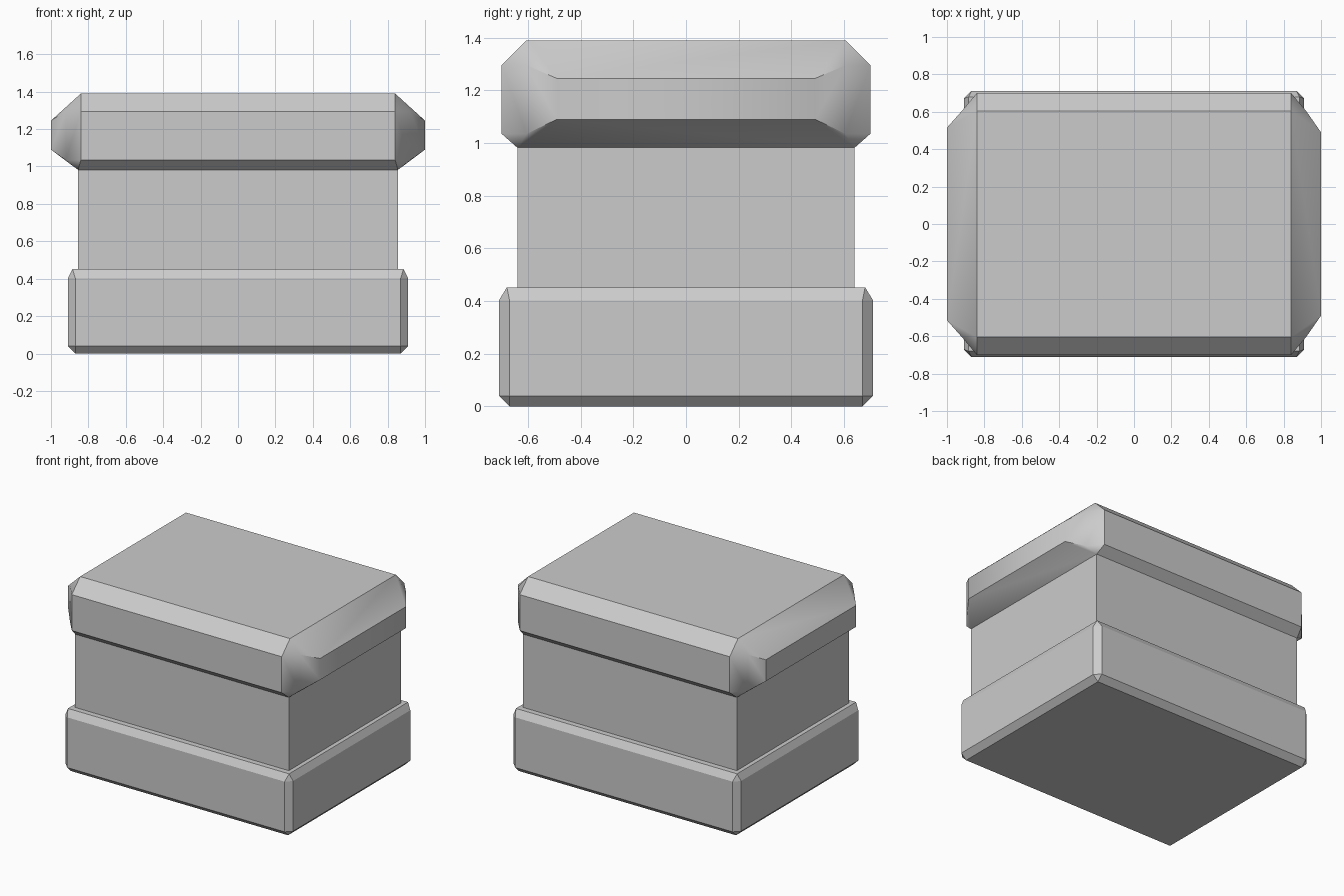
import bpy, bmesh, math

if "Cube" in bpy.data.objects:
    bpy.data.objects.remove(bpy.data.objects["Cube"])


def finish(bm, name, smooth=False):
    bmesh.ops.remove_doubles(bm, verts=bm.verts, dist=1e-5)
    bmesh.ops.recalc_face_normals(bm, faces=bm.faces)
    me = bpy.data.meshes.new(name)
    bm.to_mesh(me)
    bm.free()
    ob = bpy.data.objects.new(name, me)
    bpy.context.collection.objects.link(ob)
    if smooth:
        bpy.ops.object.select_all(action='DESELECT')
        ob.select_set(True)
        bpy.context.view_layer.objects.active = ob
        bpy.ops.object.shade_smooth_by_angle(angle=math.radians(39))
    return ob


def rect(x, y, z):
    return [(sx * x, sy * y, z) for sx in (-1, 1) for sy in (-1, 1)]


# base: chamfered block as the hull of its corner rings
bm = bmesh.new()
pts = rect(0.87, 0.67, 0) + rect(0.885, 0.68, 0.452)
for z in (0.04, 0.403):
    pts += rect(0.91, 0.67, z) + rect(0.87, 0.71, z)
for p in pts:
    bm.verts.new(p)
bmesh.ops.convex_hull(bm, input=bm.verts)
bmesh.ops.dissolve_limit(bm, angle_limit=0.01, verts=bm.verts, edges=bm.edges)
finish(bm, "base")

# body: plain block between base and lid
bm = bmesh.new()
bmesh.ops.create_cube(bm, size=1)
for v in bm.verts:
    v.co = (v.co.x * 1.71, v.co.y * 1.28, 0.43 + (v.co.z + 0.5) * 0.56)
finish(bm, "body")

# lid: bevelled block whose side panels bulge outwards
bm = bmesh.new()


def face(*pts):
    bm.faces.new([bm.verts.new(p) for p in pts])


def corner(sx, sy, zr, zs, cap):
    """Front, shoulder, side and cap points of one corner at one level."""
    cy = 0.49 if sx > 0 else 0.515
    return ((sx * 0.84, sy * 0.70, zr), (sx * 0.92, sy * 0.605, zr),
            (sx * 1.0, sy * cy, zs), (sx * cap[0], sy * cap[1], cap[2]))


levels = ((1.295, 1.245, (0.84, 0.605, 1.39)), (1.035, 1.09, (0.855, 0.64, 0.982)))
top, low = [{(sx, sy): corner(sx, sy, *lv) for sx in (-1, 1) for sy in (-1, 1)}
            for lv in levels]

for ring in (top, low):
    face(*[ring[k][3] for k in ((-1, -1), (1, -1), (1, 1), (-1, 1))])
    for a, b, c, t in ring.values():
        face(a, b, t)
        face(b, c, t)
    for s in (-1, 1):
        l, r = ring[(-1, s)], ring[(1, s)]
        face(l[0], r[0], r[3], l[3])
        f, k = ring[(s, -1)], ring[(s, 1)]
        face(f[2], k[2], k[3], f[3])
for key in top:
    u, d = top[key], low[key]
    face(u[0], u[1], d[1], d[0])
    face(u[1], u[2], d[2], d[1])
for s in (-1, 1):
    face(top[(-1, s)][0], top[(1, s)][0], low[(1, s)][0], low[(-1, s)][0])
    face(top[(s, -1)][2], top[(s, 1)][2], low[(s, 1)][2], low[(s, -1)][2])
finish(bm, "lid", smooth=True)
